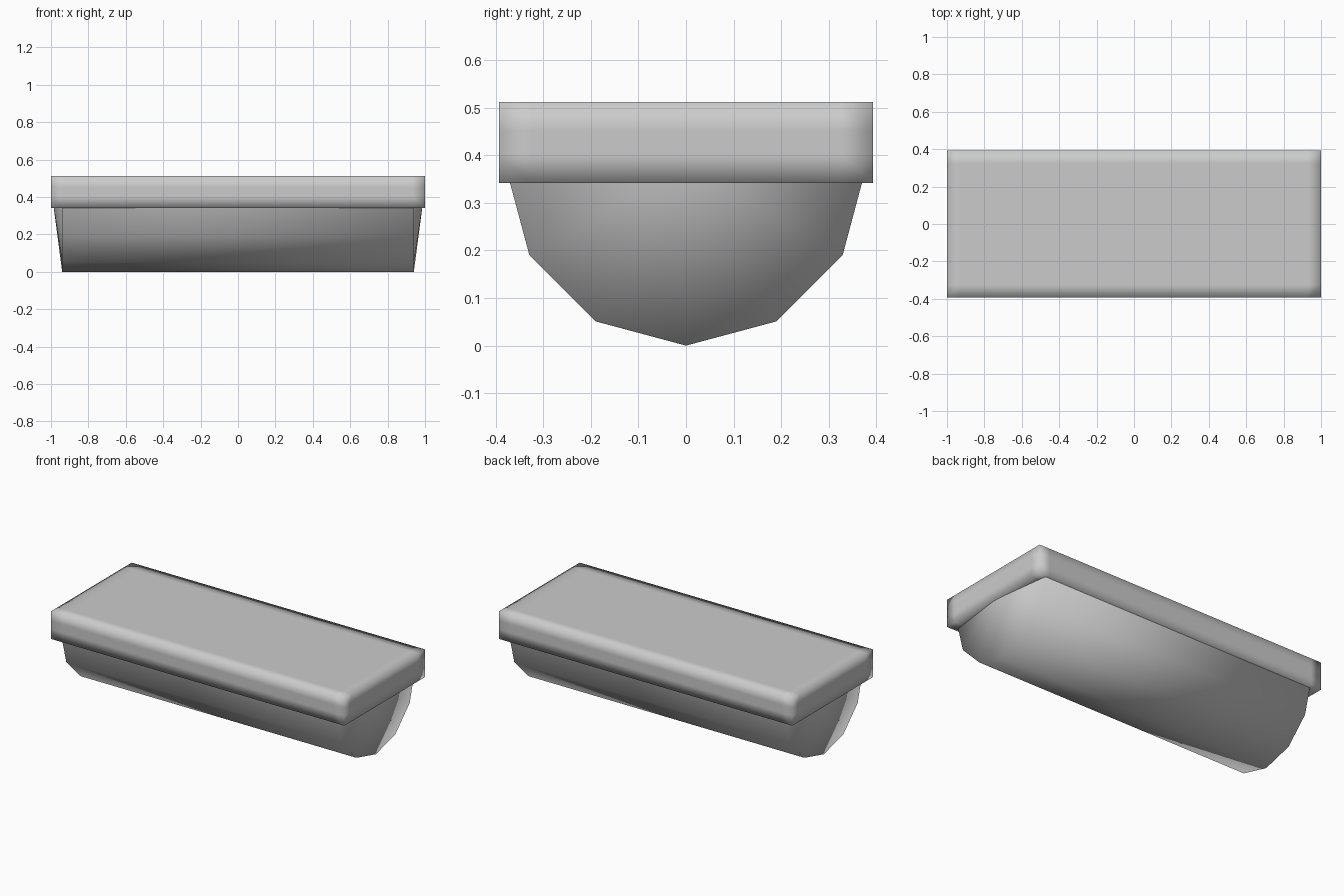
import bpy, bmesh
from math import sin, cos, pi

if "Cube" in bpy.data.objects:
    bpy.data.objects.remove(bpy.data.objects["Cube"])


def make_object(name, bm):
    bmesh.ops.recalc_face_normals(bm, faces=bm.faces)
    for f in bm.faces:
        f.smooth = True
    mesh = bpy.data.meshes.new(name)
    bm.to_mesh(mesh)
    bm.free()
    obj = bpy.data.objects.new(name, mesh)
    bpy.context.collection.objects.link(obj)
    return obj


# Lid slab: a soft-shaded box with support loops close to its edges
SIZE = (2.0, 0.786, 0.17)
bm = bmesh.new()
bmesh.ops.create_cube(bm, size=1)
bmesh.ops.scale(bm, vec=SIZE, verts=bm.verts)
bmesh.ops.translate(bm, vec=(0, 0, 0.427), verts=bm.verts)
cuts = [((s * 0.93, 0, 0), (1, 0, 0)) for s in (-1, 1)]
cuts += [((0, s * 0.325, 0), (0, 1, 0)) for s in (-1, 1)]
cuts += [((0, 0, 0.427 + s * 0.025), (0, 0, 1)) for s in (-1, 1)]
for point, normal in cuts:
    bmesh.ops.bisect_plane(bm, geom=bm.verts[:] + bm.edges[:] + bm.faces[:],
                           plane_co=point, plane_no=normal)
make_object("lid", bm)

# Trough: lower half of a 12-sided cylinder with shallow pointed end caps
R, HALF, TIP = 0.38, 0.94, 0.99
bm = bmesh.new()
rims = []
for side in (-1, 1):
    rim = [bm.verts.new((side * HALF, R * sin(a), R - R * cos(a)))
           for a in [(i - 3) * pi / 6 for i in range(7)]]
    tip = bm.verts.new((side * TIP, 0, R))
    for a, b in zip(rim, rim[1:]):
        bm.faces.new((a, b, tip))
    rims.append(rim)
left, right = rims
for i in range(6):
    bm.faces.new((left[i], left[i + 1], right[i + 1], right[i]))
trough = make_object("trough", bm)

# Orient the open trough outward
center_face = max(trough.data.polygons, key=lambda p: -p.center.z)
if center_face.normal.z > 0:
    trough.data.flip_normals()
